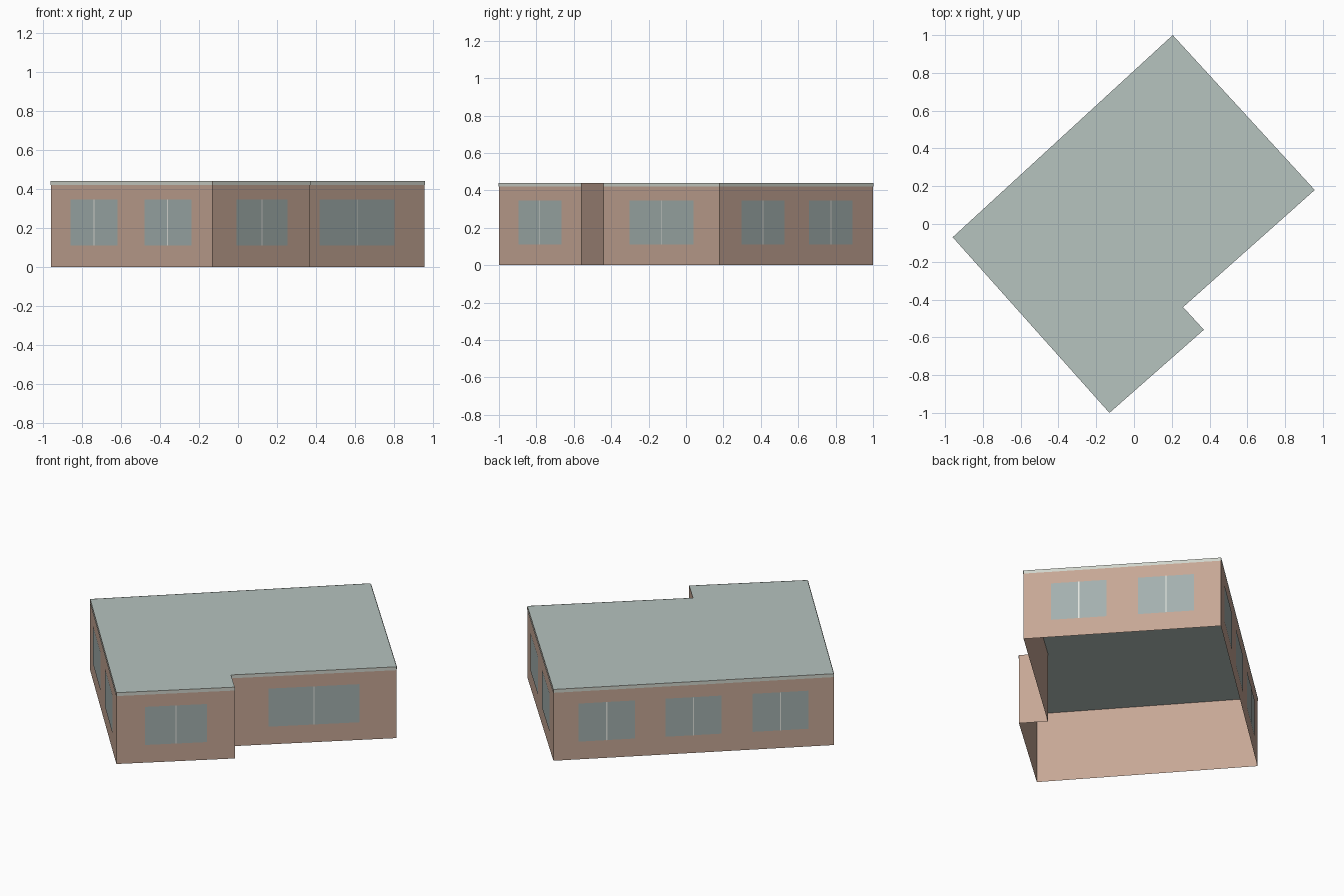
import bpy
from mathutils import Vector

cube = bpy.data.objects.get("Cube")
if cube:
    bpy.data.objects.remove(cube, do_unlink=True)


def material(name, rgb):
    """Flat material from an sRGB 0-255 colour."""
    linear = [((c / 255 + 0.055) / 1.055) ** 2.4 for c in rgb] + [1]
    mat = bpy.data.materials.new(name)
    mat.use_nodes = True
    mat.diffuse_color = linear
    bsdf = mat.node_tree.nodes["Principled BSDF"]
    bsdf.inputs["Base Color"].default_value = linear
    bsdf.inputs["Roughness"].default_value = 0.9
    return mat


WALL = material("tan wall", (198, 167, 149))
ROOF = material("grey green roof", (182, 195, 191))
GLASS = material("blue grey glass", (163, 176, 174))
TRIM = material("pale trim", (208, 212, 203))
BAR = material("off white bar", (226, 228, 222))

HEIGHT = 0.44
TRIM_BASE = 0.42
SILL, LINTEL = 0.11, 0.345


def add_mesh(name, verts, faces, mat):
    mesh = bpy.data.meshes.new(name)
    mesh.from_pydata(verts, [], faces)
    mesh.materials.append(mat)
    obj = bpy.data.objects.new(name, mesh)
    bpy.context.collection.objects.link(obj)
    return obj


def panel(name, a, b, span, z0, z1, offset, mat):
    """Upright rectangle on the wall from a to b, set out by offset."""
    along = b - a
    out = Vector((along.y, -along.x)).normalized() * offset
    p, q = (a + along * t + out for t in span)
    verts = [(p.x, p.y, z0), (q.x, q.y, z0), (q.x, q.y, z1), (p.x, p.y, z1)]
    return add_mesh(name, verts, [(0, 1, 2, 3)], mat)


# Footprint corners, anticlockwise from the left
corners = [Vector(c) for c in ((-0.96, -0.07), (-0.13, -1.0), (0.37, -0.56),
                               (0.26, -0.44), (0.957, 0.18), (0.205, 1.0))]

# Side of each wall and the spans of its windows along it
sides = [
    ("front_right", [(0.125, 0.415), (0.58, 0.87)]),
    ("front_left_wing", [(0.24, 0.765)]),
    ("step", []),
    ("front_left_main", [(0.225, 0.775)]),
    ("back_left", [(0.14, 0.42), (0.58, 0.865)]),
    ("back_right", [(0.09, 0.29), (0.40, 0.60), (0.71, 0.91)]),
]

# Flat roof, open below
add_mesh("flat_roof", [(c.x, c.y, HEIGHT) for c in corners],
         [tuple(range(len(corners)))], ROOF)

for i, (side, windows) in enumerate(sides):
    a, b = corners[i], corners[(i + 1) % len(corners)]
    panel(side + "_wall", a, b, (0, 1), 0, HEIGHT, 0, WALL)

    # Roof edge band, left off the short step
    if windows:
        panel(side + "_roof_edge", a, b, (0, 1), TRIM_BASE, HEIGHT, 0.002, TRIM)

    # Window panes with a thin centre bar
    for n, (t0, t1) in enumerate(windows, 1):
        panel(f"{side}_window_{n}", a, b, (t0, t1), SILL, LINTEL, 0.002, GLASS)
        middle = (t0 + t1) / 2
        half = 0.003 / (b - a).length
        panel(f"{side}_window_bar_{n}", a, b, (middle - half, middle + half),
              SILL, LINTEL, 0.004, BAR)
